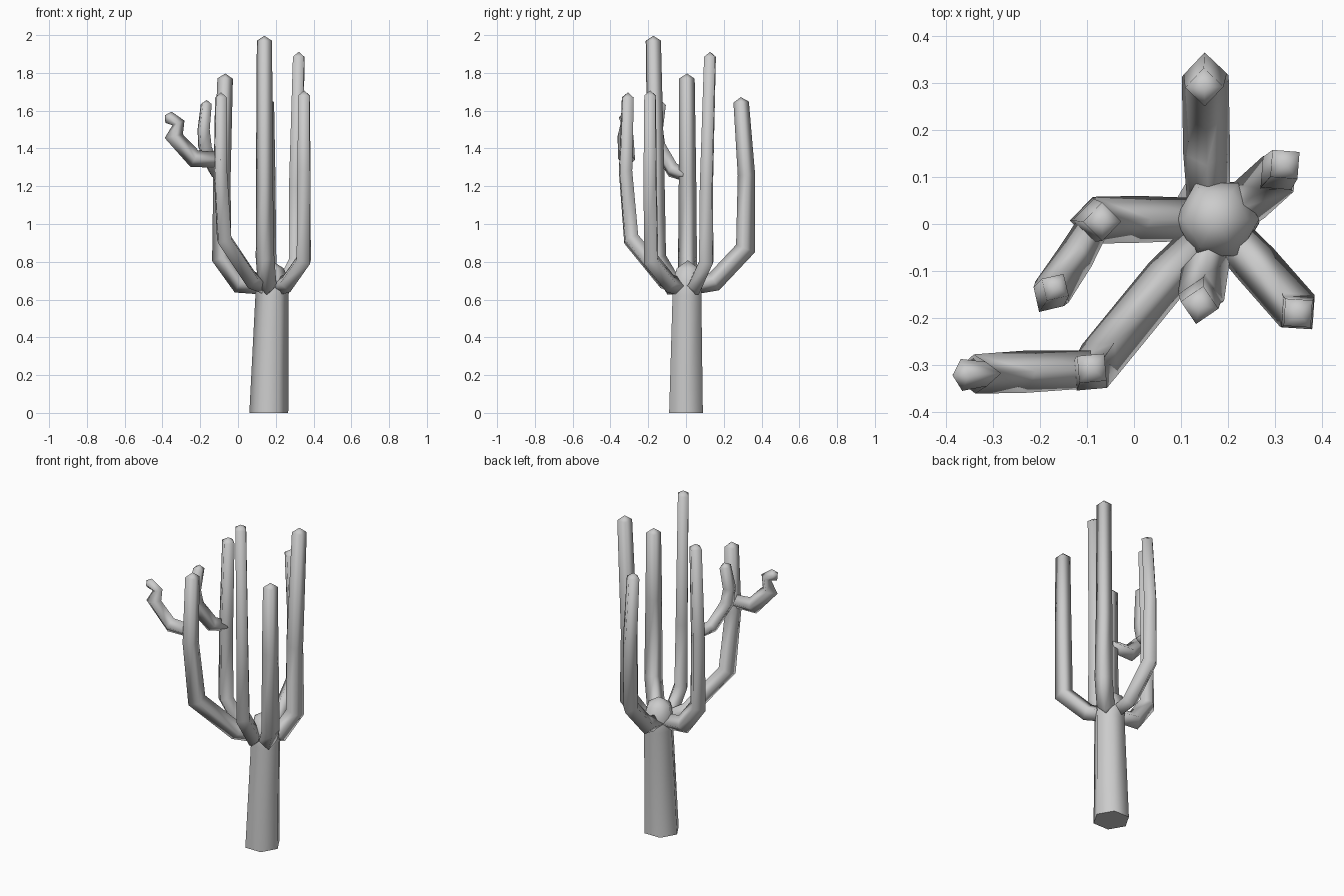
import bpy
import bmesh
import math
from mathutils import Vector

cube = bpy.data.objects.get("Cube")
if cube:
    bpy.data.objects.remove(cube, do_unlink=True)

grey = bpy.data.materials.new("light_grey")
grey.use_nodes = True
colour = (0.6, 0.6, 0.6, 1)
grey.diffuse_color = colour
grey.node_tree.nodes["Principled BSDF"].inputs["Base Color"].default_value = colour


def finish(name, bm):
    bmesh.ops.recalc_face_normals(bm, faces=bm.faces)
    mesh = bpy.data.meshes.new(name)
    for face in bm.faces:
        face.smooth = len(face.verts) < 6
    bm.to_mesh(mesh)
    bm.free()
    mesh.materials.append(grey)
    obj = bpy.data.objects.new(name, mesh)
    bpy.context.collection.objects.link(obj)


def skin(bm, rings, apex):
    """Join rings into a tube with a flat start and a pointed end."""
    count = len(rings[0])
    loops = [[bm.verts.new(p) for p in ring] for ring in rings]
    tip = bm.verts.new(apex)
    bm.faces.new(loops[0])
    for low, high in zip(loops, loops[1:]):
        for i in range(count):
            j = (i + 1) % count
            bm.faces.new((low[i], low[j], high[j], high[i]))
    for i in range(count):
        bm.faces.new((loops[-1][i], loops[-1][(i + 1) % count], tip))


def limb(name, path, radii):
    """Four-sided mitred tube with one edge on the outside of its bend."""
    pts = [Vector(p) for p in path]
    last = len(pts) - 1
    out = pts[-2] - pts[0]
    side = Vector((-out.y, out.x, 0)).normalized()
    rings = []
    for i, (p, r) in enumerate(zip(pts, radii)):
        before = (p - pts[max(i - 1, 0)]).normalized()
        after = (pts[min(i + 1, last)] - p).normalized()
        along = (before + after).normalized()
        mitre = min(1.3, 1 / max(0.6, along.dot(after if i < last else before)))
        across = side.cross(along).normalized()
        rings.append([p + across * r * mitre, p + side * r,
                      p - across * r * mitre, p - side * r])
    apex = pts[-1] + (pts[-1] - pts[-2]).normalized() * radii[-1] * 0.65
    bm = bmesh.new()
    skin(bm, rings, apex)
    finish(name, bm)


# Hexagonal trunk with a low domed top
trunk_levels = [(0.163, 0, 0, 0.103), (0.18, 0.005, 0.62, 0.088),
                (0.177, 0.01, 0.7, 0.09), (0.175, 0.01, 0.765, 0.068)]
rings = [[(x + r * math.cos(k * math.pi / 3), y + r * math.sin(k * math.pi / 3), z)
          for k in range(6)] for x, y, z, r in trunk_levels]
bm = bmesh.new()
skin(bm, rings, (0.175, 0.01, 0.808))
finish("trunk", bm)

# Main arms rising from the top of the trunk
ARM = (0.045, 0.05, 0.05, 0.046, 0.041)
arms = {
    "back_arm": [(0.16, 0.03, 0.67), (0.155, 0.15, 0.695), (0.152, 0.315, 0.87),
                 (0.152, 0.32, 1.26), (0.15, 0.292, 1.645)],
    "back_left_arm": [(0.19, 0.01, 0.67), (0.245, 0.05, 0.675), (0.308, 0.107, 0.8),
                      (0.305, 0.108, 1.2), (0.322, 0.127, 1.885)],
    "front_left_arm": [(0.2, -0.02, 0.665), (0.26, -0.085, 0.685), (0.348, -0.185, 0.81),
                       (0.349, -0.19, 1.28), (0.35, -0.19, 1.68)],
    "front_arm": [(0.17, 0, 0.67), (0.155, -0.07, 0.675), (0.143, -0.155, 0.82),
                  (0.14, -0.158, 1.2), (0.14, -0.173, 1.97)],
    "right_arm": [(0.15, 0.01, 0.67), (0.01, 0.01, 0.685), (-0.087, 0.008, 0.82),
                  (-0.085, 0.008, 1.25), (-0.068, 0.005, 1.77)],
    "front_right_arm": [(0.15, -0.03, 0.67), (0.07, -0.115, 0.705), (-0.073, -0.29, 0.92),
                        (-0.093, -0.32, 1.28), (-0.09, -0.308, 1.67)],
}
for name, path in arms.items():
    limb(name, path, ARM)

# Small side branches
limb("right_arm_branch",
     [(-0.085, 0, 1.26), (-0.125, -0.07, 1.285), (-0.175, -0.145, 1.41),
      (-0.182, -0.155, 1.5), (-0.168, -0.135, 1.635)],
     (0.035, 0.04, 0.042, 0.038, 0.034))
limb("front_right_arm_branch",
     [(-0.09, -0.31, 1.34), (-0.23, -0.315, 1.345), (-0.34, -0.32, 1.465),
      (-0.315, -0.32, 1.535), (-0.368, -0.322, 1.565)],
     (0.04, 0.045, 0.042, 0.026, 0.034))
